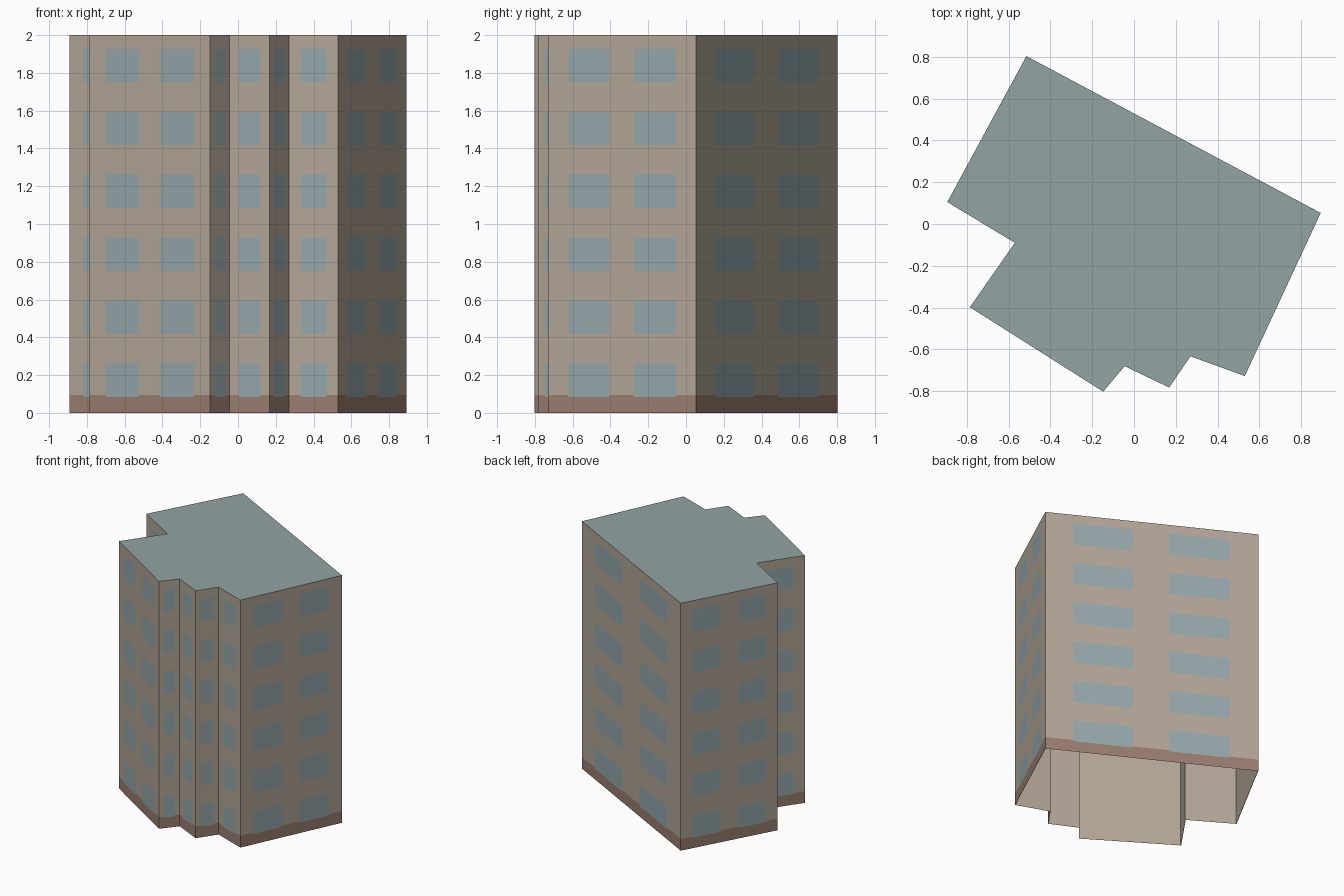
import bpy
import bmesh
from mathutils import Vector

cube = bpy.data.objects.get("Cube")
if cube:
    bpy.data.objects.remove(cube, do_unlink=True)


def material(name, rgb):
    mat = bpy.data.materials.new(name)
    mat.use_nodes = True
    mat.diffuse_color = (*rgb, 1)
    mat.node_tree.nodes["Principled BSDF"].inputs["Base Color"].default_value = (*rgb, 1)
    return mat


WALL = material("beige wall", (0.45, 0.385, 0.31))
GLASS = material("blue grey window", (0.30, 0.39, 0.41))
BASE = material("brown plinth", (0.32, 0.21, 0.16))
ROOF = material("grey green roof", (0.29, 0.37, 0.37))

HEIGHT = 2.0
PLINTH = 0.095
FLOORS = 6
SILL, STOREY, WINDOW = 0.085, 0.333, 0.177

# Window spans along a wall, as fractions of its length
ONE = [(0.23, 0.76)]
TWO = [(0.13, 0.41), (0.58, 0.865)]
WIDE = [(0.115, 0.413), (0.592, 0.887)]

# Footprint corners counter-clockwise, each with the windows of the wall that follows
PLAN = [
    ((-0.893, 0.105), ONE), ((-0.57, -0.09), ONE), ((-0.785, -0.398), TWO),
    ((-0.147, -0.802), ONE), ((-0.045, -0.68), ONE), ((0.168, -0.782), ONE),
    ((0.27, -0.633), ONE), ((0.53, -0.727), TWO), ((0.893, 0.053), TWO),
    ((-0.515, 0.803), WIDE),
]
CORNERS = [Vector(p) for p, _ in PLAN]
COUNT = len(CORNERS)


def finish(name, bm, materials):
    mesh = bpy.data.meshes.new(name)
    bm.to_mesh(mesh)
    bm.free()
    for mat in materials:
        mesh.materials.append(mat)
    obj = bpy.data.objects.new(name, mesh)
    bpy.context.collection.objects.link(obj)
    return obj


def quad(bm, a, b, low, high, index=0):
    points = ((a, low), (b, low), (b, high), (a, high))
    face = bm.faces.new([bm.verts.new((p.x, p.y, z)) for p, z in points])
    face.material_index = index


# Outer walls, each cut into a grid of wall, plinth and window faces
rows = [(SILL + STOREY * k, SILL + STOREY * k + WINDOW) for k in range(FLOORS)]
levels = sorted({0, PLINTH, HEIGHT, *(z for row in rows for z in row)})
for i, (_, spans) in enumerate(PLAN):
    start, end = CORNERS[i], CORNERS[(i + 1) % COUNT]
    stops = sorted({0, 1, *(s for span in spans for s in span)})
    bm = bmesh.new()
    for s, t in zip(stops, stops[1:]):
        for low, high in zip(levels, levels[1:]):
            middle = (low + high) / 2
            glazed = (s, t) in spans and any(a < middle < b for a, b in rows)
            index = 1 if glazed else 2 if middle < PLINTH else 0
            quad(bm, start.lerp(end, s), start.lerp(end, t), low, high, index)
    bmesh.ops.remove_doubles(bm, verts=bm.verts, dist=0.0001)
    finish(f"wall_{i + 1}", bm, [WALL, GLASS, BASE])


# Plain inner lining, mitred just inside the walls and open underneath
def inward(i, distance):
    here = CORNERS[i]
    before = (here - CORNERS[i - 1]).normalized()
    after = (CORNERS[(i + 1) % COUNT] - here).normalized()
    n1, n2 = Vector((-before.y, before.x)), Vector((-after.y, after.x))
    return here + (n1 + n2) * distance / (1 + n1.dot(n2))


inner = [inward(i, 0.004) for i in range(COUNT)]
bm = bmesh.new()
for i in range(COUNT):
    quad(bm, inner[(i + 1) % COUNT], inner[i], 0, HEIGHT - 0.004)
bmesh.ops.remove_doubles(bm, verts=bm.verts, dist=0.0001)
finish("inner_lining", bm, [WALL])

# Flat roof
bm = bmesh.new()
bm.faces.new([bm.verts.new((p.x, p.y, HEIGHT)) for p in CORNERS])
finish("roof", bm, [ROOF])
